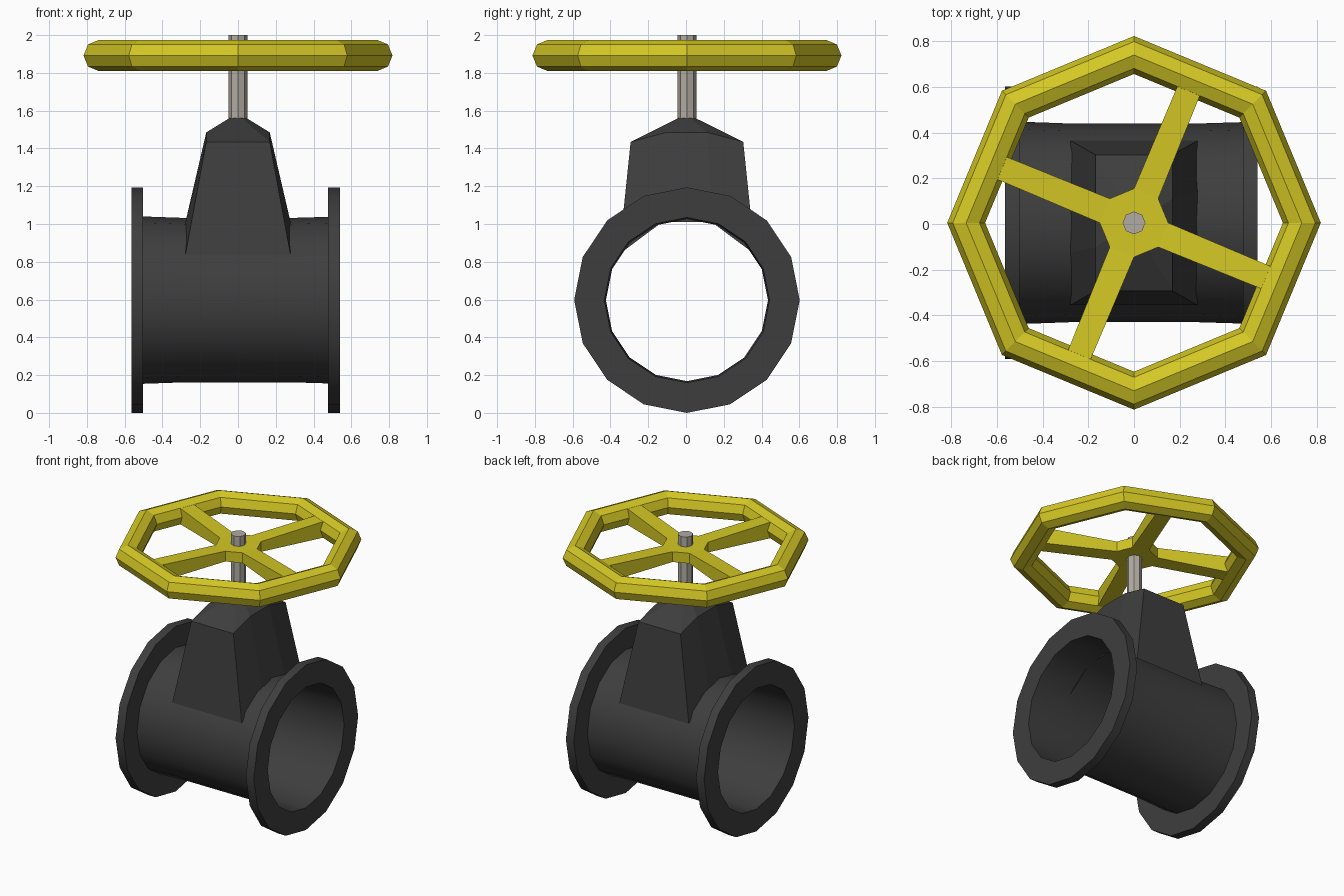
import bpy, bmesh, math
from math import sin, cos, pi, sqrt, radians

if "Cube" in bpy.data.objects:
    bpy.data.objects.remove(bpy.data.objects["Cube"])

CY = 0.005          # shared centre line
PIPE_Z = 0.597      # pipe axis height
WHEEL_Z = 1.892     # handwheel mid height


def material(name, rgb):
    m = bpy.data.materials.new(name)
    m.diffuse_color = (*rgb, 1)
    m.use_nodes = True
    m.node_tree.nodes["Principled BSDF"].inputs["Base Color"].default_value = m.diffuse_color
    return m


DARK = material("dark_grey_iron", (0.048, 0.048, 0.048))
YELLOW = material("yellow_paint", (0.66, 0.575, 0.018))
STEEL = material("pale_steel", (0.44, 0.41, 0.36))


def make(name, verts, faces, mat):
    bm = bmesh.new()
    vs = [bm.verts.new(v) for v in verts]
    for f in faces:
        bm.faces.new([vs[i] for i in f])
    bmesh.ops.recalc_face_normals(bm, faces=bm.faces)
    me = bpy.data.meshes.new(name)
    bm.to_mesh(me)
    bm.free()
    me.materials.append(mat)
    ob = bpy.data.objects.new(name, me)
    bpy.context.collection.objects.link(ob)
    return ob


def bridge(rings, n, closed=False):
    """Quads between consecutive rings of n vertices."""
    pairs = rings if closed else rings - 1
    return [(r * n + i, r * n + (i + 1) % n,
             ((r + 1) % rings) * n + (i + 1) % n, ((r + 1) % rings) * n + i)
            for r in range(pairs) for i in range(n)]


# Pipe with two flanges: closed (x, radius) profile turned round the x axis
profile = [(-0.565, 0.437), (-0.565, 0.597), (-0.502, 0.597), (-0.502, 0.443),
           (-0.28, 0.435), (0.28, 0.435), (0.477, 0.441), (0.477, 0.597),
           (0.54, 0.597), (0.54, 0.437), (0.28, 0.429), (-0.28, 0.429)]
N = 16
verts = [(x, CY + r * cos(2 * pi * i / N), PIPE_Z + r * sin(2 * pi * i / N))
         for x, r in profile for i in range(N)]
body = make("flanged_pipe", verts, bridge(len(profile), N, True), DARK)
for p in body.data.polygons:      # smooth barrel and bore, flat flanges
    c = p.center
    p.use_smooth = sqrt((c.y - CY) ** 2 + (c.z - PIPE_Z) ** 2) < 0.46
body.data.set_sharp_from_angle(angle=radians(30))

# Bonnet: saddle base on the pipe, arched shoulder, small collar at the stem
steps = (-1, -0.36, 0.36, 1)


def pipe_top(y):
    return PIPE_Z + sqrt(0.434 ** 2 - y * y)


base = [(0.278, 0.36 * t, pipe_top(0.36 * t)) for t in steps]
shoulder = [(0.168, 0.298 * t, 1.485 if abs(t) < 1 else 1.435) for t in steps]
collar = [(0.05 * cos(a), 0.05 * sin(a), 1.56)
          for a in [radians(d) for d in (-67.5, -22.5, 22.5, 67.5)]]
verts = []
for ring in (base, shoulder, collar):
    verts += [(x, y + CY, z) for x, y, z in ring]
    verts += [(-x, y + CY, z) for x, y, z in reversed(ring)]
make("bonnet", verts, bridge(3, 8) + [tuple(range(16, 24))], DARK)

# Stem
verts = [(0.05 * cos(pi / 4 * i), CY + 0.05 * sin(pi / 4 * i), z)
         for z in (1.5, 2.0) for i in range(8)]
make("stem", verts, bridge(2, 8) + [tuple(range(8)), tuple(range(8, 16))], STEEL)

# Handwheel rim: eight-sided ring with an eight-sided section
verts = []
for i in range(8):
    for j in range(8):
        r = 0.735 + 0.083 * cos(pi / 4 * j)
        verts.append((r * cos(pi / 4 * i), CY + r * sin(pi / 4 * i),
                      WHEEL_Z + 0.083 * sin(pi / 4 * j)))
make("handwheel_rim", verts, bridge(8, 8, True), YELLOW)

# Hub and spokes: octagon with every other side pulled out to the rim
HUB, HALF = 0.15, 0.037
verts = [(HUB * cos(pi / 4 * i), CY + HUB * sin(pi / 4 * i), WHEEL_Z + s * HALF)
         for s in (-1, 1) for i in range(8)]
faces = [tuple(range(8)), tuple(range(8, 16))]
for i in range(8):
    k = (i + 1) % 8
    if i % 2 == 0:
        faces.append((i, k, k + 8, i + 8))
        continue
    a, w, n = pi / 4 * (i + 0.5), HUB * sin(pi / 8) * 0.93, len(verts)
    for s in (-1, 1):
        for t in (-1, 1):
            verts.append((0.625 * cos(a) - t * w * sin(a),
                          CY + 0.625 * sin(a) + t * w * cos(a),
                          WHEEL_Z + s * 0.058))
    faces += [(i, k, n + 1, n), (i + 8, k + 8, n + 3, n + 2),
              (i, i + 8, n + 2, n), (k, k + 8, n + 3, n + 1),
              (n, n + 1, n + 3, n + 2)]
make("handwheel_spokes", verts, faces, YELLOW)
